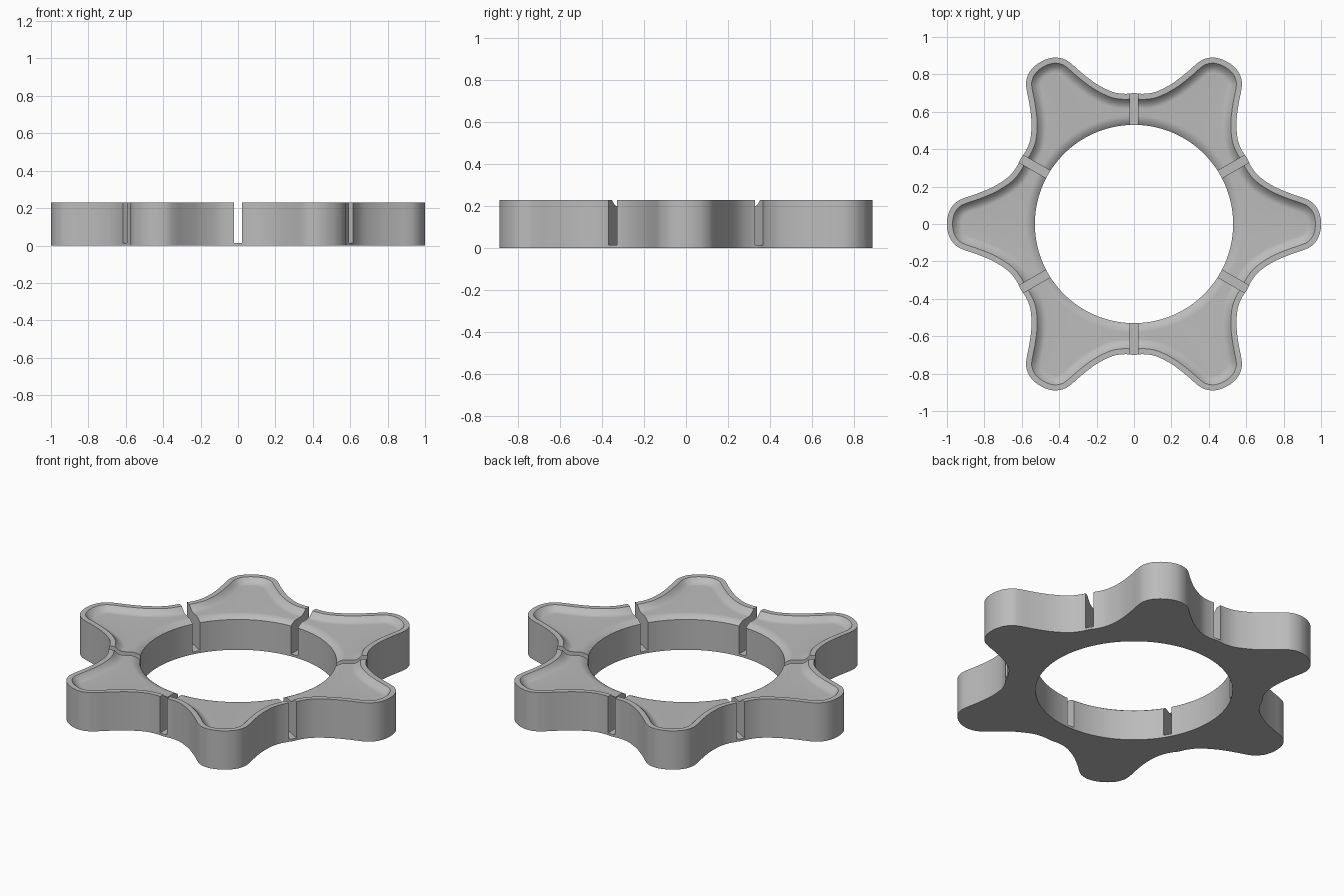
import bpy, bmesh, math
from mathutils import Vector, Matrix

if "Cube" in bpy.data.objects:
    bpy.data.objects.remove(bpy.data.objects["Cube"], do_unlink=True)

HEIGHT, FLOOR, LIP = 0.23, 0.20, 0.18
HOLE, RIM, COVE = 0.53, 0.03, 0.05
LOBES, STEPS = 6, 5

grey = bpy.data.materials.new("plain grey")
grey.use_nodes = True
grey.diffuse_color = (0.5, 0.5, 0.5, 1)
grey.node_tree.nodes["Principled BSDF"].inputs["Base Color"].default_value = (0.5, 0.5, 0.5, 1)

# Half of one lobe, from its tip to the valley
half = [(1, 0), (0.996, 0.04), (0.981, 0.081), (0.95, 0.117), (0.91, 0.138),
        (0.84, 0.162), (0.75, 0.20), (0.67, 0.253), (0.628, 0.305), (0.606, 0.35)]
lobe = [Vector((x, -y)) for x, y in half[:0:-1]] + [Vector(p) for p in half[:-1]]
control = []
for k in range(LOBES):
    turn = Matrix.Rotation(k * math.tau / LOBES, 2)
    control += [turn @ p for p in lobe]


def smooth_loop(pts):
    """Closed Catmull-Rom curve through the points."""
    out, n = [], len(pts)
    for i in range(n):
        a, b, c, d = (pts[(i + j) % n] for j in (-1, 0, 1, 2))
        for s in range(STEPS):
            t = s / STEPS
            out.append(b + (c - a) * t / 2 + (a - b * 2.5 + c * 2 - d / 2) * t ** 2
                       + ((b - c) * 3 + d - a) * t ** 3 / 2)
    return out


outline = smooth_loop(control)
count = len(outline)


def inset(d):
    pts = []
    for i, p in enumerate(outline):
        t = (outline[(i + 1) % count] - outline[i - 1]).normalized()
        pts.append(p + Vector((-t.y, t.x)) * d)
    return pts


def circle(r):
    return [p.normalized() * r for p in outline]


# Cross-section loops: outer wall, rim, coved dish, rounded lip, hole wall
loops = [(outline, 0), (outline, HEIGHT)]
for s in range(9):
    t = s / 8
    loops.append((inset(RIM + COVE * t), FLOOR + (HEIGHT - FLOOR) * (1 - t) ** 2))
for s in range(7):
    t = s / 6
    loops.append((circle(HOLE + COVE * (1 - t)), FLOOR - (FLOOR - LIP) * t ** 2))
loops.append((circle(HOLE), 0))

bm = bmesh.new()
rings = [[bm.verts.new((p.x, p.y, z)) for p in pts] for pts, z in loops]
for a, b in zip(rings, rings[1:] + rings[:1]):
    for i in range(count):
        j = (i + 1) % count
        bm.faces.new((a[i], a[j], b[j], b[i]))
bmesh.ops.recalc_face_normals(bm, faces=bm.faces)


def add_object(name, bm):
    mesh = bpy.data.meshes.new(name)
    bm.to_mesh(mesh)
    bm.free()
    mesh.materials.append(grey)
    obj = bpy.data.objects.new(name, mesh)
    bpy.context.collection.objects.link(obj)
    return obj


body = add_object("lobed_ring", bm)

# Radial slots between the lobes, leaving a thin base
bm = bmesh.new()
for k in range(LOBES):
    place = (Matrix.Rotation((k + 0.5) * math.tau / LOBES, 4, 'Z')
             @ Matrix.Translation((0.62, 0, 0.214))
             @ Matrix.Diagonal((0.4, 0.045, 0.4, 1)))
    bmesh.ops.create_cube(bm, size=1, matrix=place)
cutter = add_object("slot_cutter", bm)
cutter.hide_render = True

cut = body.modifiers.new("slots", 'BOOLEAN')
cut.operation, cut.solver, cut.object = 'DIFFERENCE', 'EXACT', cutter
bpy.ops.object.select_all(action='DESELECT')
body.select_set(True)
bpy.context.view_layer.objects.active = body
bpy.ops.object.modifier_apply(modifier=cut.name)
bpy.data.objects.remove(cutter, do_unlink=True)
bpy.ops.object.shade_smooth_by_angle(angle=math.radians(28))
